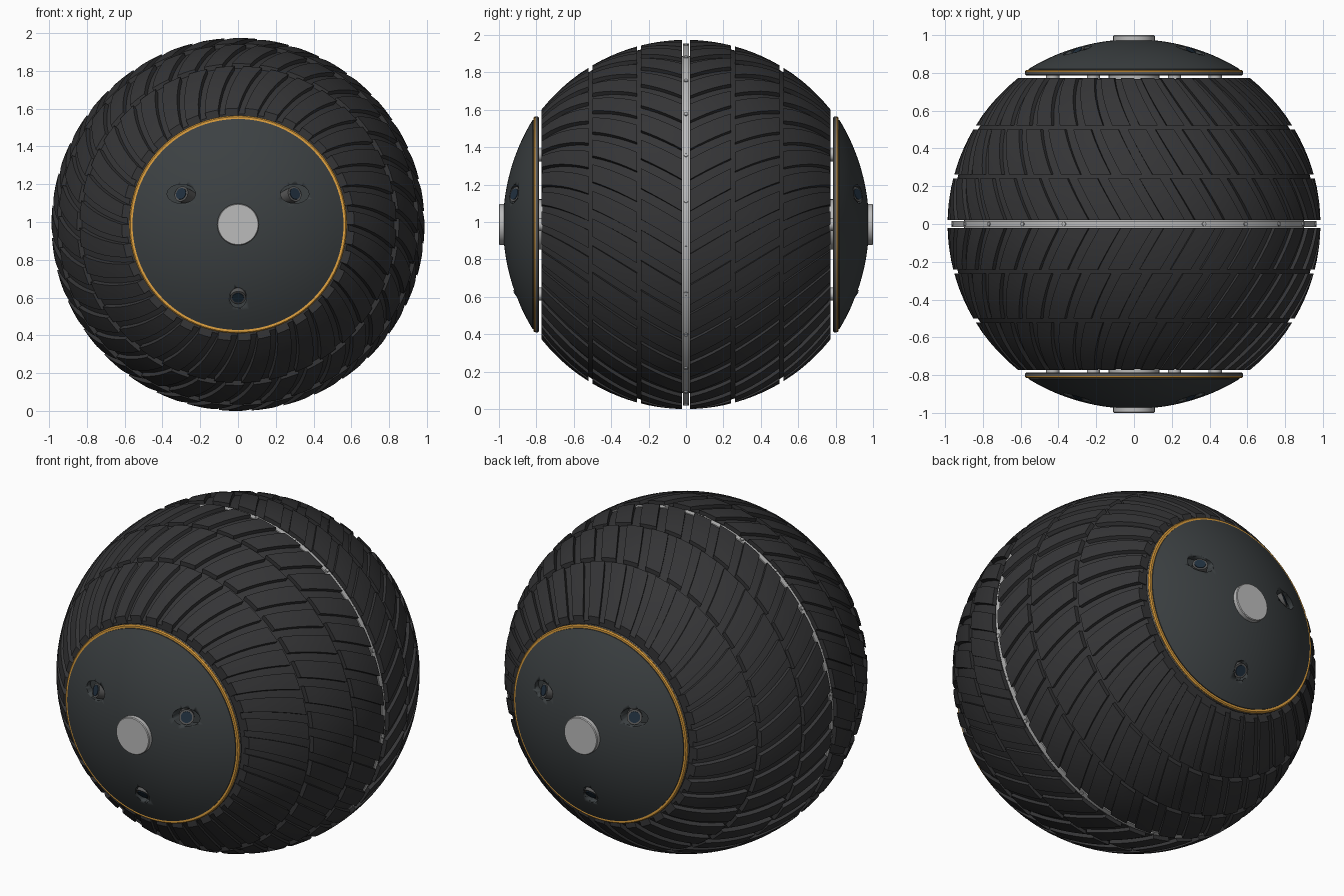
import bpy, bmesh
from math import sin, cos, sqrt, pi, radians
from mathutils import Matrix, Vector

if "Cube" in bpy.data.objects:
    bpy.data.objects.remove(bpy.data.objects["Cube"])

CZ = 0.987          # height of the ball centre; the roll axis is y


def material(name, color):
    m = bpy.data.materials.new(name)
    m.diffuse_color = (*color, 1)
    m.use_nodes = True
    m.node_tree.nodes["Principled BSDF"].inputs["Base Color"].default_value = m.diffuse_color
    return m


RUBBER = material("rubber", (0.035, 0.035, 0.037))
SHELL = material("shell", (0.045, 0.052, 0.055))
GOLD = material("gold", (0.75, 0.36, 0.05))
METAL = material("metal", (0.5, 0.5, 0.5))
RECESS = material("dark_metal", (0.1, 0.1, 0.1))
LENS = material("lens", (0.015, 0.03, 0.05))


def finish(name, bm, mat, mirror=True, angle=30):
    """Turn a bmesh into a smooth-shaded object, mirrored front to back."""
    bmesh.ops.recalc_face_normals(bm, faces=bm.faces)
    me = bpy.data.meshes.new(name)
    bm.to_mesh(me)
    bm.free()
    ob = bpy.data.objects.new(name, me)
    bpy.context.collection.objects.link(ob)
    me.materials.append(mat)
    bpy.ops.object.select_all(action='DESELECT')
    ob.select_set(True)
    bpy.context.view_layer.objects.active = ob
    bpy.ops.object.shade_smooth_by_angle(angle=radians(angle))
    if mirror:
        mod = ob.modifiers.new("mirror", 'MIRROR')
        mod.use_axis = (False, True, False)
        mod.use_mirror_merge = False
    return ob


def lathe(name, profile, mat, segs=96, closed=False, **kw):
    """Spin (radius, y) points about the roll axis."""
    bm = bmesh.new()
    vs = [bm.verts.new((0, y, CZ + r)) for r, y in profile]
    es = [bm.edges.new(p) for p in zip(vs, vs[1:])]
    if closed:
        es.append(bm.edges.new((vs[-1], vs[0])))
    bmesh.ops.spin(bm, geom=vs + es, cent=(0, 0, CZ), axis=(0, 1, 0),
                   angle=2 * pi, steps=segs, use_duplicate=False)
    bmesh.ops.remove_doubles(bm, verts=bm.verts, dist=1e-5)
    return finish(name, bm, mat, **kw)


def add_rod(bm, centre, axis, radius, depth, segs=24, scale=(1, 1)):
    rot = Vector(axis).to_track_quat('Z', 'Y').to_matrix().to_4x4()
    m = Matrix.Translation(centre) @ rot @ Matrix.Diagonal((*scale, 1, 1))
    bmesh.ops.create_cone(bm, cap_ends=True, segments=segs, radius1=radius,
                          radius2=radius, depth=depth, matrix=m)


# tyre halves: spherical body with flat inner and outer sides
R_BASE, R_TREAD = 0.966, 0.987
ys = [0.022 + (0.768 - 0.022) * i / 20 for i in range(21)]
body = [(0, ys[0])] + [(sqrt(R_BASE ** 2 - y * y), y) for y in ys] + [(0, ys[-1])]
lathe("tyre_half", body, RUBBER)

# slanted tread blocks in three staggered rows
ROWS = [(0.022, 0.24), (0.262, 0.5), (0.522, 0.772)]
COUNT, FILL, TWIST = 36, 0.66, 0.6
NY, NA = 5, 3
bm = bmesh.new()
for row, (y0, y1) in enumerate(ROWS):
    for k in range(COUNT):
        t0 = 2 * pi * (k + 0.5 * row) / COUNT
        layers = []
        for R in (R_TREAD, R_BASE - 0.012):
            grid = []
            for i in range(NY + 1):
                y = y0 + (y1 - y0) * i / NY
                r = sqrt(R * R - y * y)
                line = []
                for j in range(NA + 1):
                    t = t0 - TWIST * y + 2 * pi / COUNT * FILL * j / NA
                    line.append(bm.verts.new((r * sin(t), y, CZ + r * cos(t))))
                grid.append(line)
            layers.append(grid)
        top, low = layers
        for i in range(NY):
            for j in range(NA):
                bm.faces.new((top[i][j], top[i + 1][j], top[i + 1][j + 1], top[i][j + 1]))
            for j in (0, NA):
                bm.faces.new((top[i][j], top[i + 1][j], low[i + 1][j], low[i][j]))
        for j in range(NA):
            for i in (0, NY):
                bm.faces.new((top[i][j], top[i][j + 1], low[i][j + 1], low[i][j]))
        bmesh.ops.delete(bm, geom=[v for g in low for v in g if not v.link_faces],
                         context='VERTS')
finish("tread_blocks", bm, RUBBER)

# bright centre band with 24 rivets
lathe("centre_band", [(0.9, -0.015), (0.967, -0.015), (0.967, 0.015), (0.9, 0.015)],
      METAL, closed=True, mirror=False)
bm = bmesh.new()
for k in range(24):
    t = 2 * pi * (k + 0.5) / 24
    d = Vector((sin(t), 0, cos(t)))
    add_rod(bm, d * 0.966 + Vector((0, 0, CZ)), d, 0.011, 0.016, 12)
finish("band_rivets", bm, METAL, mirror=False)
lathe("centre_core", [(0, -0.03), (0.9, -0.03), (0.9, 0.03), (0, 0.03)], METAL, mirror=False)

# axle and studs bridging the gap between tyre and side cap
bm = bmesh.new()
add_rod(bm, (0, 0.78, CZ), (0, 1, 0), 0.135, 0.06, 32)
for k in range(6):
    t = pi / 3 * k + pi / 2
    add_rod(bm, (0.43 * sin(t), 0.78, CZ + 0.43 * cos(t)), (0, 1, 0), 0.035, 0.06, 16)
finish("axle_and_studs", bm, METAL)

# side cap: rim plate, gold ring, dome
lathe("cap_rim", [(0, 0.787), (0.572, 0.787), (0.577, 0.792), (0.577, 0.804), (0, 0.804)], RECESS)
lathe("gold_ring", [(0.54, 0.802), (0.576, 0.802), (0.576, 0.81), (0.57, 0.816), (0.54, 0.816)],
      GOLD, closed=True)
RD, TOP = 1.07, 0.978


def dome_y(r):
    return TOP - RD + sqrt(RD * RD - r * r)


dome = lathe("cap_dome", [(0.558 * i / 16, dome_y(0.558 * i / 16)) for i in range(17)]
             + [(0.558, 0.798), (0, 0.798)], SHELL, mirror=False)

# three sensor sockets cut into the dome, each with a tilted camera
cut, tubes, lenses = bmesh.new(), bmesh.new(), bmesh.new()
for x, z, sx, sz in ((-0.3, 0.162, 1.5, 1), (0.3, 0.162, 1.5, 1), (0, -0.387, 0.9, 1.05)):
    r = sqrt(x * x + z * z)
    out = Vector((x / r, 0, z / r))
    axis = out * sin(radians(38)) + Vector((0, cos(radians(38)), 0))
    face = Vector((x, dome_y(r) - 0.006, CZ + z))
    bmesh.ops.create_cone(cut, cap_ends=True, segments=32, radius1=0.05, radius2=0.05, depth=0.14,
                          matrix=Matrix.Translation((x, dome_y(r) + 0.01, CZ + z))
                          @ Matrix.Diagonal((sx, 1, sz, 1)) @ Matrix.Rotation(pi / 2, 4, 'X'))
    add_rod(tubes, face - axis * 0.045, axis, 0.042, 0.09)
    add_rod(lenses, face, axis, 0.031, 0.008)
cutter = finish("socket_cutter", cut, RECESS, mirror=False)
cutter.hide_render = True
cutter.hide_set(True)
boolean = dome.modifiers.new("sockets", 'BOOLEAN')
boolean.operation = 'DIFFERENCE'
boolean.solver = 'EXACT'
boolean.object = cutter
mirror = dome.modifiers.new("mirror", 'MIRROR')
mirror.use_axis = (False, True, False)
mirror.use_mirror_merge = False
finish("camera_tubes", tubes, RECESS)
finish("camera_lenses", lenses, LENS)

# round hub in the middle of each cap
lathe("hub", [(0, 0.93), (0.11, 0.93), (0.11, 0.996), (0.106, 1.0), (0, 1.0)], METAL, segs=48)
